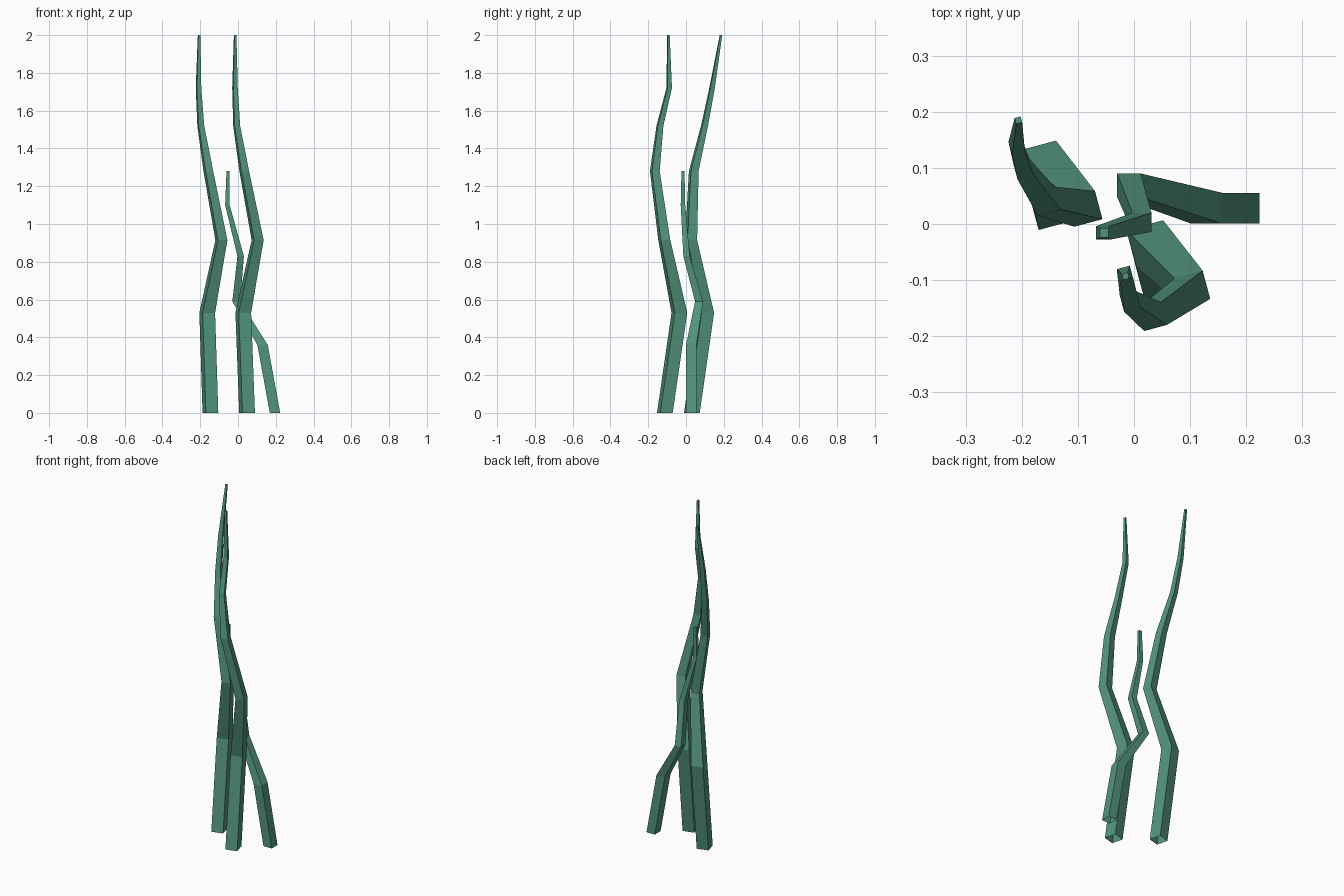
import bpy, bmesh
from math import radians, cos, sin, pi, sqrt

cube = bpy.data.objects.get("Cube")
if cube:
    bpy.data.objects.remove(cube)

green = bpy.data.materials.new("stem green")
green.use_nodes = True
color = (0.085, 0.295, 0.2, 1)
green.diffuse_color = color
green.node_tree.nodes["Principled BSDF"].inputs["Base Color"].default_value = color


def stalk(name, path, turn):
    """Sweep a tapering square, given as (x, y, z, side), with open base and capped tip."""
    bm = bmesh.new()
    rings = []
    for x, y, z, side in path:
        r = side / sqrt(2)
        angles = [radians(turn) + pi / 4 + k * pi / 2 for k in range(4)]
        rings.append([bm.verts.new((x + r * cos(a), y + r * sin(a), z)) for a in angles])
    for low, high in zip(rings, rings[1:]):
        for k in range(4):
            n = (k + 1) % 4
            bm.faces.new((low[k], low[n], high[n], high[k]))
    bm.faces.new(rings[-1])
    mesh = bpy.data.meshes.new(name)
    bm.to_mesh(mesh)
    bm.free()
    mesh.materials.append(green)
    obj = bpy.data.objects.new(name, mesh)
    bpy.context.collection.objects.link(obj)


# Shared heights and thicknesses of the two tall stalks
heights = (0, 0.53, 0.915, 1.28, 1.52, 1.72, 2)
sides = (0.068, 0.068, 0.052, 0.042, 0.03, 0.024, 0.011)


def tall_stalk(name, centres):
    stalk(name, [(x, y, z, s) for (x, y), z, s in zip(centres, heights, sides)], 15)


tall_stalk("right_tall_stalk", [(-0.146, 0.031), (-0.163, 0.107), (-0.088, 0.027),
                                (-0.157, 0.041), (-0.197, 0.098), (-0.209, 0.138),
                                (-0.206, 0.185)])
tall_stalk("left_tall_stalk", [(0.048, -0.112), (0.028, -0.035), (0.104, -0.115),
                               (0.033, -0.165), (-0.007, -0.138), (-0.016, -0.089),
                               (-0.015, -0.093)])

# Short thin stalk leaning in from the side
stalk("short_stalk", [(0.196, 0.028, 0, 0.055), (0.13, 0.028, 0.36, 0.055),
                      (-0.009, 0.069, 0.59, 0.042), (0.014, 0.003, 0.83, 0.034),
                      (-0.056, -0.016, 1.1, 0.024), (-0.053, -0.016, 1.28, 0.016)], 0)
